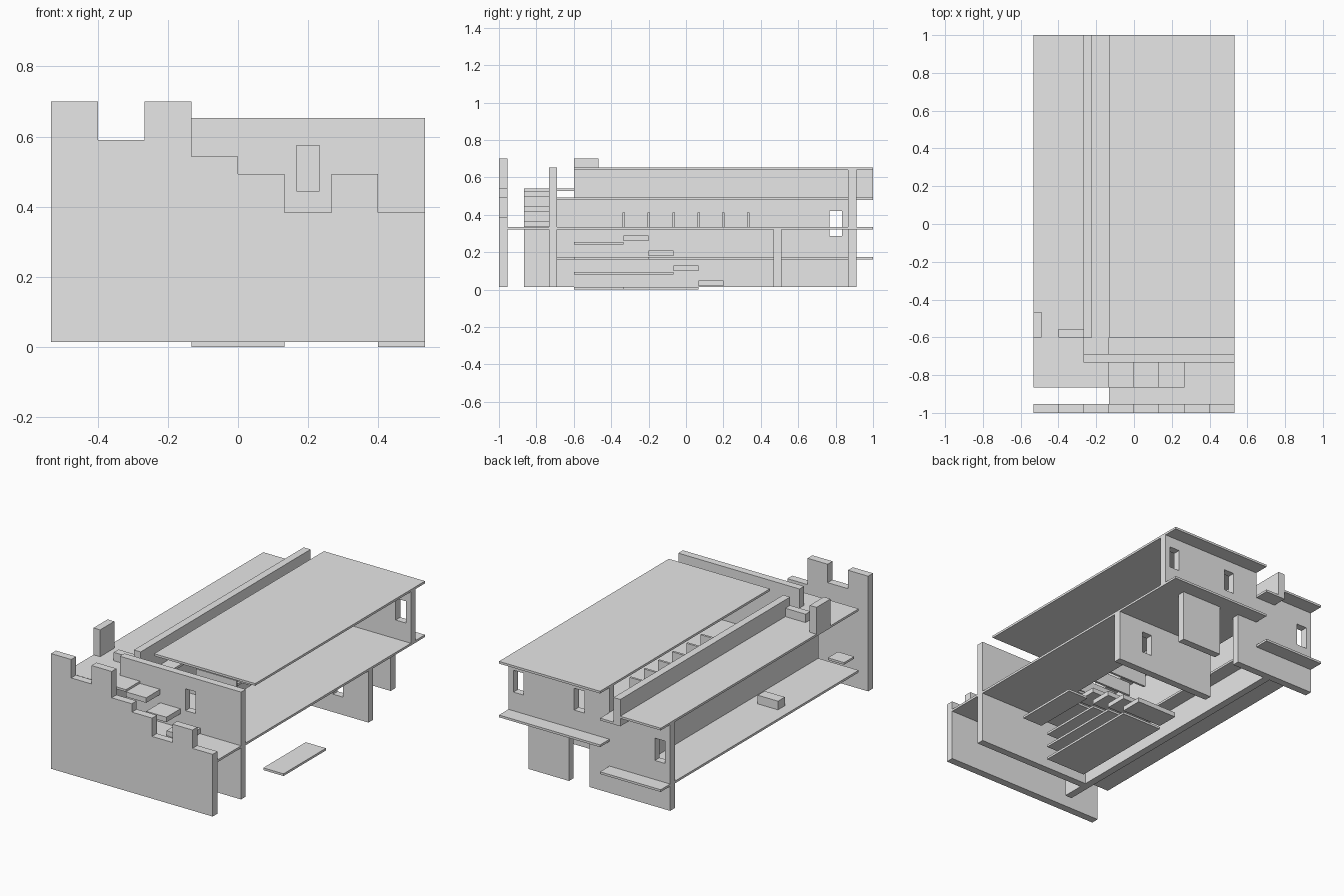
import bpy, bmesh, math
from mathutils import Vector

if "Cube" in bpy.data.objects:
    bpy.data.objects.remove(bpy.data.objects["Cube"])

U = 2 / 15          # layout module
W = 4 * U           # half width
T = U / 10          # slab thickness
L1, L2, L3, L4 = (T + 0.16 * i for i in range(1, 5))   # floor levels
WX0, WX1 = -2 * U, -0.222                              # long wall faces

stone = bpy.data.materials.new("light_grey")
stone.diffuse_color = (0.8, 0.8, 0.8, 1)
stone.use_nodes = True
stone.node_tree.nodes["Principled BSDF"].inputs["Base Color"].default_value = stone.diffuse_color


def panel(name, axis, lo, hi, rects, holes=()):
    """Flat panel of thickness lo..hi on an axis; the outline is a union of
    rectangles (a0, a1, b0, b1) in the other two axes, minus the holes."""
    every = list(rects) + list(holes)
    aa = sorted({round(v, 5) for r in every for v in r[:2]})
    bb = sorted({round(v, 5) for r in every for v in r[2:]})

    def inside(r, a, b):
        return r[0] < a < r[1] and r[2] < b < r[3]

    def point(a, b):
        p = [a, b]
        p.insert(axis, lo)
        return Vector(p)

    bm = bmesh.new()
    verts = {}
    for a0, a1 in zip(aa, aa[1:]):
        for b0, b1 in zip(bb, bb[1:]):
            a, b = (a0 + a1) / 2, (b0 + b1) / 2
            if not any(inside(r, a, b) for r in rects) or any(inside(h, a, b) for h in holes):
                continue
            corners = [(a0, b0), (a1, b0), (a1, b1), (a0, b1)]
            for c in corners:
                if c not in verts:
                    verts[c] = bm.verts.new(point(*c))
            bm.faces.new([verts[c] for c in corners])
    ext = bmesh.ops.extrude_face_region(bm, geom=bm.faces[:], use_keep_orig=True)
    move = Vector((0, 0, 0))
    move[axis] = hi - lo
    bmesh.ops.translate(bm, vec=move,
                        verts=[g for g in ext["geom"] if isinstance(g, bmesh.types.BMVert)])
    bmesh.ops.recalc_face_normals(bm, faces=bm.faces)
    me = bpy.data.meshes.new(name)
    bm.to_mesh(me)
    bm.free()
    me.materials.append(stone)
    ob = bpy.data.objects.new(name, me)
    bpy.context.collection.objects.link(ob)
    return ob


def box(name, x0, x1, y0, y1, z0, z1):
    return panel(name, 2, z0, z1, [(x0, x1, y0, y1)])


# front wall with a stepped, broken crest
crest = [0.70, 0.59, 0.70, 0.543, L3, 0.384, L3, 0.384]
panel("front_wall", 1, -1, -0.954,
      [(-W + i * U, -W + (i + 1) * U, T, top) for i, top in enumerate(crest)])

# inner front wall with one window
panel("inner_front_wall", 1, -0.733, -0.689, [(-2 * U, W, T, L4)],
      [(0.167, 0.233, 0.445, 0.575)])

# back wall: upper storey, lower pier, west part and windows
panel("back_wall", 1, 0.867, 0.911,
      [(-U, W, L2, L4 - T), (U, 3 * U, T, L2),
       (-W, WX0, T, 0.527), (WX0, -U, T, L3 - T), (-U, 0, T, L2)],
      [(0.433, 0.5, 0.445, 0.575), (0.033, 0.1, 0.445, 0.575),
       (-0.5, -0.433, 0.287, 0.42)])

# cross wall below the main floor
panel("cross_wall", 1, 0.467, 0.511, [(-U, W, T, L2 - T)],
      [(0.3, 0.367, 0.12, 0.25)])

# long dividing wall and parapet
panel("long_wall", 0, WX0, WX1,
      [(-0.865, -0.733, T, 0.527), (-0.733, 0.867, T, L3 - T)],
      [(0.767, 0.833, 0.287, 0.42)])
box("parapet", WX0, WX1, -0.6, 1, L3 - T, L4 - T)

# floors and roof
box("roof", -U, W, -0.6, 1, L4 - T, L4)
panel("main_floor", 2, L2 - T, L2, [(-U, W, -0.956, 1)], [(-U, U, -0.333, 0.333)])
panel("low_west_floor", 2, L1 - T, L1,
      [(-W, WX0, -0.865, 1), (WX0, -U, -0.689, 1)])
panel("terrace", 2, 0.527, 0.54, [(-W, WX0, -0.865, 1), (WX0, -U, -0.865, -0.733)])
box("walkway", WX0, -U, -0.689, 1, L3 - T, L3)

# terrace remains
box("terrace_pillar", -W, -0.489, -0.6, -0.467, 0.54, 0.70)
box("terrace_block", -3 * U, -2 * U, -0.6, -0.555, 0.54, 0.59)

# front steps between the two front walls
for i in range(3):
    z = 0.527 - 0.08 * i
    box(f"front_step_{i + 1}", (i - 1) * U, i * U, -0.865, -0.733, z - 0.03, z)

# inner stair: treads, each with a landing plate behind it
for i in range(4):
    y = 0.067 - i * U
    z = 0.02 + 0.08 * i
    box(f"stair_tread_{i + 1}", -U, U, y, y + U, z, z + 0.028)
    box(f"stair_landing_{i + 1}", -U, U, -0.6, y, 0.08 * i, 0.08 * i + T)

# thin fins over the stair opening
for i in range(6):
    y = -0.333 + i * U
    box(f"stair_fin_{i + 1}", -U, U, y - T / 2, y + T / 2, L2, 0.413)

# loose ground slab and west remains
box("ground_slab", 3 * U, W, -0.333, 0.067, 0, T)
box("west_block", -0.467, -0.333, -0.265, -0.2, L1, 0.225)
box("west_plate", -0.507, -0.4, -0.86, -0.765, 0.237, 0.25)
